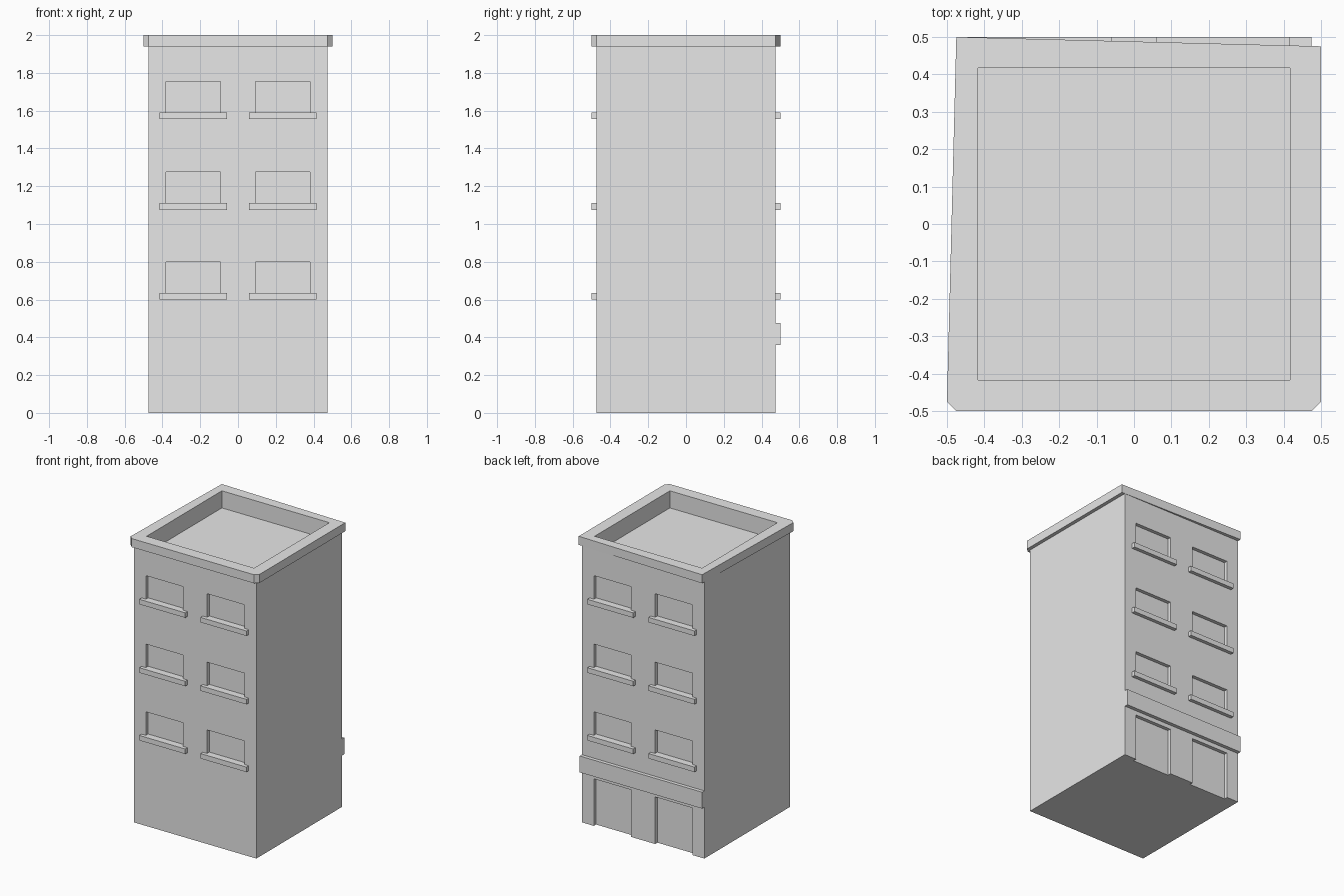
import bpy, bmesh
from mathutils import Matrix, Vector

cube = bpy.data.objects.get("Cube")
if cube:
    bpy.data.objects.remove(cube, do_unlink=True)

# Single plain material
grey = bpy.data.materials.new("plain grey")
grey.use_nodes = True
grey.diffuse_color = (0.8, 0.8, 0.8, 1)
grey.node_tree.nodes["Principled BSDF"].inputs["Base Color"].default_value = (0.8, 0.8, 0.8, 1)

WALL, EDGE, DEPTH = 0.475, 0.5, 0.025
EAVES, TOP, ROOF, INNER = 1.94, 2.0, 1.88, 0.417
SILLS = (0.6, 1.075, 1.555)
BAYS = (-0.2375, 0.2375)


def add_box(bm, x, y, z):
    low, high = (Vector(p) for p in zip(x, y, z))
    matrix = Matrix.Translation((low + high) / 2) @ Matrix.Diagonal((*(high - low), 1))
    bmesh.ops.create_cube(bm, size=1, matrix=matrix)


def finish(name, bm):
    bmesh.ops.recalc_face_normals(bm, faces=bm.faces)
    mesh = bpy.data.meshes.new(name)
    bm.to_mesh(mesh)
    bm.free()
    mesh.materials.append(grey)
    ob = bpy.data.objects.new(name, mesh)
    bpy.context.collection.objects.link(ob)
    return ob


def cut(ob, cutter):
    mod = ob.modifiers.new("cut", "BOOLEAN")
    mod.operation = "DIFFERENCE"
    mod.solver = "EXACT"
    mod.object = cutter
    bpy.context.view_layer.objects.active = ob
    bpy.ops.object.modifier_apply(modifier=mod.name)


def outward(side, inner, outer):
    return sorted((side * inner, side * outer))


# Tower body
bm = bmesh.new()
add_box(bm, (-WALL, WALL), (-WALL, WALL), (0, EAVES))
body = finish("body", bm)

# Cornice with its uneven corners
bm = bmesh.new()
outline = [(-WALL, EDGE), (-EDGE, -WALL), (-WALL, -EDGE),
           (WALL, -EDGE), (EDGE, -WALL), (EDGE, WALL)]
base = bm.faces.new([bm.verts.new((x, y, EAVES)) for x, y in outline])
grown = bmesh.ops.extrude_face_region(bm, geom=[base], use_keep_orig=True)
bmesh.ops.translate(bm, vec=(0, 0, TOP - EAVES),
                    verts=[v for v in grown["geom"] if isinstance(v, bmesh.types.BMVert)])
cornice = finish("cornice", bm)

# Sunken roof cutter
bm = bmesh.new()
add_box(bm, (-INNER, INNER), (-INNER, INNER), (ROOF, TOP + 0.1))
roof_cutter = finish("roof_cutter", bm)

# Window and doorway cutter
bm = bmesh.new()
for bay in BAYS:
    width = (bay - 0.145, bay + 0.145)
    for side in (-1, 1):
        for z in SILLS:
            add_box(bm, width, outward(side, WALL - DEPTH, WALL + 0.1), (z + 0.035, z + 0.2))
    add_box(bm, width, (WALL - DEPTH, WALL + 0.1), (-0.1, 0.33))
opening_cutter = finish("opening_cutter", bm)

cut(body, roof_cutter)
cut(body, opening_cutter)
cut(cornice, roof_cutter)
for cutter in (roof_cutter, opening_cutter):
    bpy.data.objects.remove(cutter, do_unlink=True)

# Window sills on the front and back
for side, label in ((-1, "front"), (1, "back")):
    bm = bmesh.new()
    for bay in BAYS:
        for z in SILLS:
            add_box(bm, (bay - 0.178, bay + 0.178), outward(side, WALL, EDGE), (z, z + 0.035))
    finish(label + "_window_sills", bm)

# Band above the doorways
bm = bmesh.new()
add_box(bm, (-WALL, WALL), (WALL, EDGE), (0.36, 0.475))
finish("doorway_band", bm)
